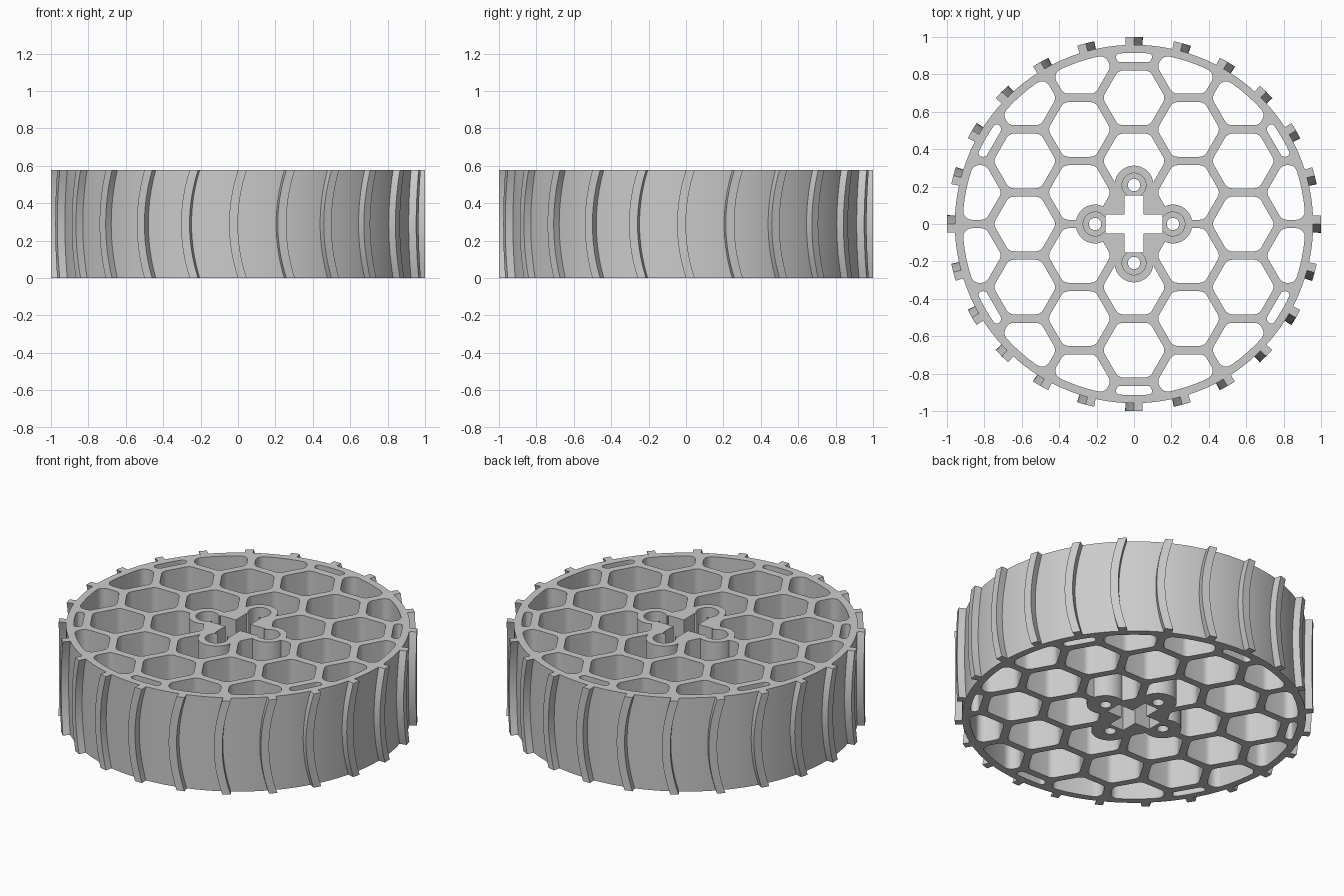
import bpy, bmesh, math
from mathutils import Vector

if "Cube" in bpy.data.objects:
    bpy.data.objects.remove(bpy.data.objects["Cube"])

HEIGHT = 0.576
RIM_R, RIM_IN, TREAD_R = 0.958, 0.915, 1.0
PITCH, APOTHEM = 0.337, 0.146      # honeycomb spacing and half width of a cell
BOSS_D = 0.208                     # distance of the screw bosses from the axis

grey = bpy.data.materials.new("light_grey")
grey.diffuse_color = (0.6, 0.6, 0.6, 1)
grey.use_nodes = True
grey.node_tree.nodes["Principled BSDF"].inputs["Base Color"].default_value = grey.diffuse_color


def finish(name, bm):
    bmesh.ops.recalc_face_normals(bm, faces=bm.faces)
    mesh = bpy.data.meshes.new(name)
    bm.to_mesh(mesh)
    bm.free()
    obj = bpy.data.objects.new(name, mesh)
    bpy.context.collection.objects.link(obj)
    mesh.materials.append(grey)
    return obj


def prisms(name, outlines, z0, z1):
    """One object holding an upright prism for each outline."""
    bm = bmesh.new()
    for pts in outlines:
        low = [bm.verts.new((p[0], p[1], z0)) for p in pts]
        high = [bm.verts.new((p[0], p[1], z1)) for p in pts]
        bm.faces.new(low[::-1])
        bm.faces.new(high)
        n = len(pts)
        for i in range(n):
            j = (i + 1) % n
            bm.faces.new((low[i], low[j], high[j], high[i]))
    return finish(name, bm)


def circle(cx, cy, r, n):
    return [(cx + r * math.cos(math.tau * i / n), cy + r * math.sin(math.tau * i / n))
            for i in range(n)]


def cut(target, tool):
    mod = target.modifiers.new("cut", 'BOOLEAN')
    mod.operation, mod.solver, mod.object = 'DIFFERENCE', 'EXACT', tool
    bpy.context.view_layer.objects.active = target
    bpy.ops.object.modifier_apply(modifier=mod.name)
    bpy.data.objects.remove(tool, do_unlink=True)


def smooth(obj):
    bpy.ops.object.select_all(action='DESELECT')
    obj.select_set(True)
    bpy.context.view_layer.objects.active = obj
    bpy.ops.object.shade_smooth_by_angle(angle=math.radians(30))


def clip(poly, n, d):
    """Keep the part of a convex outline where n.p <= d."""
    out = []
    for a, b in zip(poly, poly[1:] + poly[:1]):
        da, db = n.dot(a) - d, n.dot(b) - d
        if da <= 0:
            out.append(a)
        if da * db < 0:
            out.append(a + (b - a) * (da / (da - db)))
    return out


def rounded_cell(c, r):
    """Hexagon limited by the rim, shrunk by r and grown back with round corners."""
    k = (APOTHEM - r) / math.cos(math.pi / 6)
    poly = [c + Vector((k * math.cos(i * math.pi / 3), k * math.sin(i * math.pi / 3)))
            for i in range(6)]
    if c.length + APOTHEM > RIM_IN - 0.05:
        for i in range(128):
            t = math.tau * i / 128
            poly = clip(poly, Vector((math.cos(t), math.sin(t))), RIM_IN - r)
    clean = []
    for p in poly:
        if not clean or (p - clean[-1]).length > 1e-4:
            clean.append(p)
    if (clean[0] - clean[-1]).length < 1e-4:
        clean.pop()
    n = len(clean)
    out = []
    for i, p in enumerate(clean):
        e0, e1 = p - clean[i - 1], clean[(i + 1) % n] - p
        a0 = math.atan2(-e0.x, e0.y)
        turn = (math.atan2(-e1.x, e1.y) - a0) % math.tau
        steps = max(1, math.ceil(turn / math.radians(12)))
        for s in range(steps + 1):
            a = a0 + turn * s / steps
            out.append((p.x + r * math.cos(a), p.y + r * math.sin(a)))
    return out


# Honeycomb cells, with the four bosses left standing inside them
cells = []
for q in range(-3, 4):
    for s in range(-3, 4):
        if (q or s) and abs(q + s) <= 3:
            c = Vector((q * PITCH * math.cos(math.pi / 6), PITCH * (s + q / 2)))
            cells.append(rounded_cell(c, 0.02 if c.length > 1.0 else 0.045))
cell_cutter = prisms("cell_cutter", cells, -0.1, HEIGHT + 0.1)
bosses = [(BOSS_D, 0), (0, BOSS_D), (-BOSS_D, 0), (0, -BOSS_D)]
cut(cell_cutter, prisms("boss_cutter", [circle(x, y, 0.104, 48) for x, y in bosses],
                        -0.2, HEIGHT + 0.2))

# Wheel body with rim, honeycomb and hub
wheel = prisms("wheel_body", [circle(0, 0, RIM_R, 144)], 0, HEIGHT)
cut(wheel, cell_cutter)

# Cross-shaped axle opening, deep screw pockets and screw holes
w, l = 0.05, 0.153
cross = [(l, -w), (l, w), (w, w), (w, l), (-w, l), (-w, w),
         (-l, w), (-l, -w), (-w, -w), (-w, -l), (w, -l), (w, -w)]
cut(wheel, prisms("axle_cutter", [cross], -0.1, HEIGHT + 0.1))
cut(wheel, prisms("pocket_cutter", [circle(x, y, 0.064, 40) for x, y in bosses],
                  0.1, HEIGHT + 0.15))
cut(wheel, prisms("hole_cutter", [circle(x, y, 0.033, 32) for x, y in bosses],
                  -0.15, HEIGHT + 0.2))
smooth(wheel)

# Curved tread bars around the rim
bm = bmesh.new()
ROWS = 16
for i in range(24):
    rows = []
    for k in range(ROWS + 1):
        u = 2 * k / ROWS - 1
        mid = math.tau * i / 24 - 0.024 + 0.047 * u * u
        ring = []
        for r, side in ((RIM_R - 0.003, -1), (TREAD_R, -1), (TREAD_R, 1), (RIM_R - 0.003, 1)):
            a = mid + side * 0.0235
            ring.append(bm.verts.new((r * math.cos(a), r * math.sin(a), HEIGHT * k / ROWS)))
        rows.append(ring)
    bm.faces.new(rows[0][::-1])
    bm.faces.new(rows[-1])
    for lo, hi in zip(rows, rows[1:]):
        for j in range(4):
            m = (j + 1) % 4
            bm.faces.new((lo[j], lo[m], hi[m], hi[j]))
smooth(finish("tread_bars", bm))
